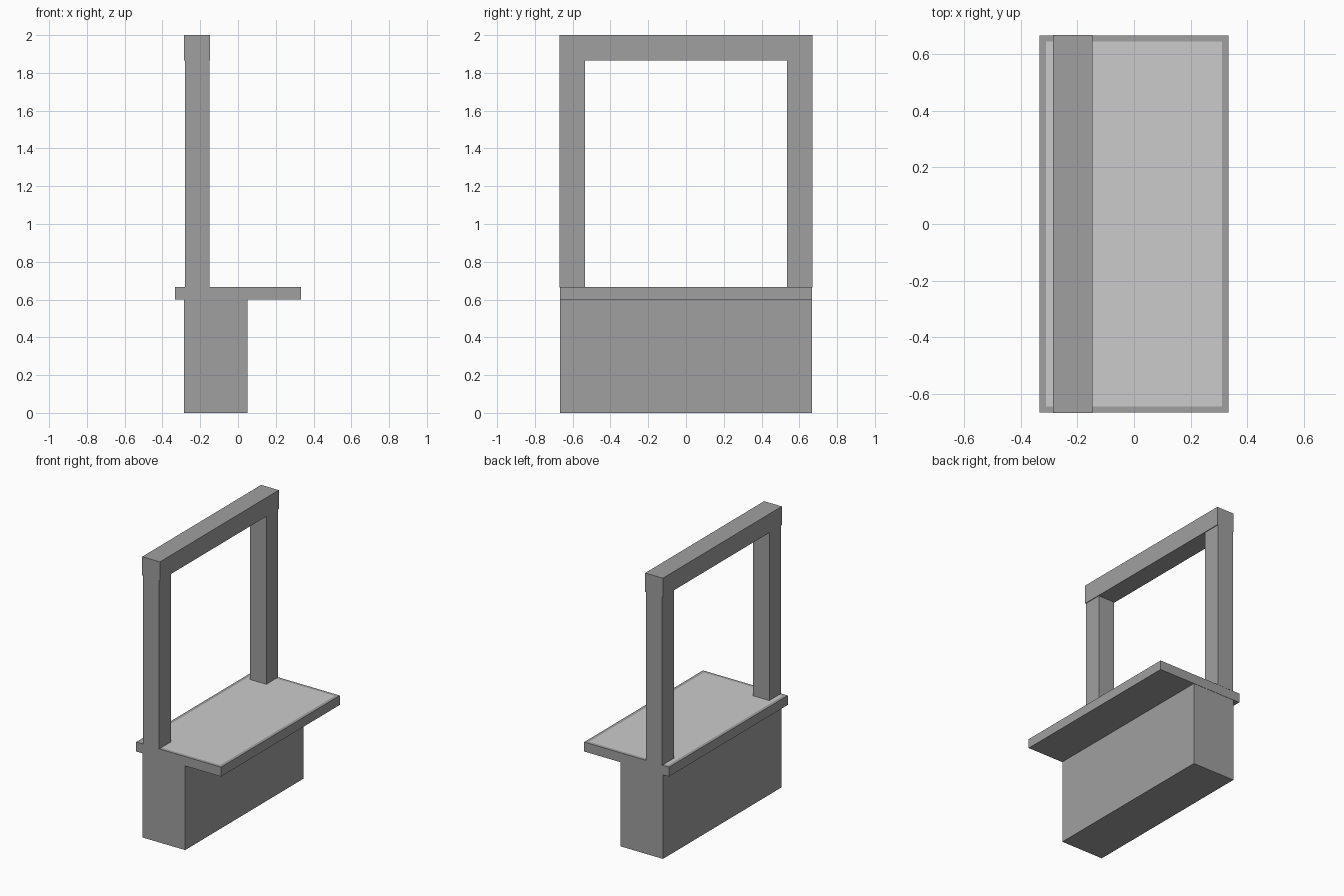
import bpy, bmesh

if "Cube" in bpy.data.objects:
    bpy.data.objects.remove(bpy.data.objects["Cube"])

dark = bpy.data.materials.new("dark_grey")
dark.diffuse_color = (0.35, 0.35, 0.35, 1)
dark.use_nodes = True
dark.node_tree.nodes["Principled BSDF"].inputs["Base Color"].default_value = dark.diffuse_color

def box(name, x, y, z):
    """Dark box from (min, max) ranges on each axis."""
    bm = bmesh.new()
    bmesh.ops.create_cube(bm, size=1)
    for v in bm.verts:
        v.co = [r[0] if c < 0 else r[1] for c, r in zip(v.co, (x, y, z))]
    mesh = bpy.data.meshes.new(name)
    bm.to_mesh(mesh)
    bm.free()
    mesh.materials.append(dark)
    ob = bpy.data.objects.new(name, mesh)
    bpy.context.collection.objects.link(ob)
    return ob

# Solid counter base
box("counter_base", (-0.285, 0.05), (-0.666, 0.666), (0, 0.6))

# Counter top with a flush, lighter inlay panel
top = box("counter_top", (-0.334, 0.334), (-0.668, 0.668), (0.6, 0.667))
light = bpy.data.materials.new("inlay_light")
light.diffuse_color = (0.8, 0.8, 0.8, 1)
light.use_nodes = True
light.node_tree.nodes["Principled BSDF"].inputs["Base Color"].default_value = light.diffuse_color
top.data.materials.append(light)
bm = bmesh.new()
bm.from_mesh(top.data)
bm.normal_update()
face = max(bm.faces, key=lambda f: f.calc_center_median().z)
bmesh.ops.inset_region(bm, faces=[face], thickness=0.032)
face.material_index = 1
bm.to_mesh(top.data)
bm.free()

# Pair of posts, mirrored across y = 0
posts = box("frame_posts", (-0.281, -0.152), (0.536, 0.669), (0.665, 1.866))
mirror = posts.modifiers.new("mirror", 'MIRROR')
mirror.use_axis = (False, True, False)

# Slightly deeper head beam
box("head_beam", (-0.286, -0.147), (-0.669, 0.669), (1.866, 2.0))
